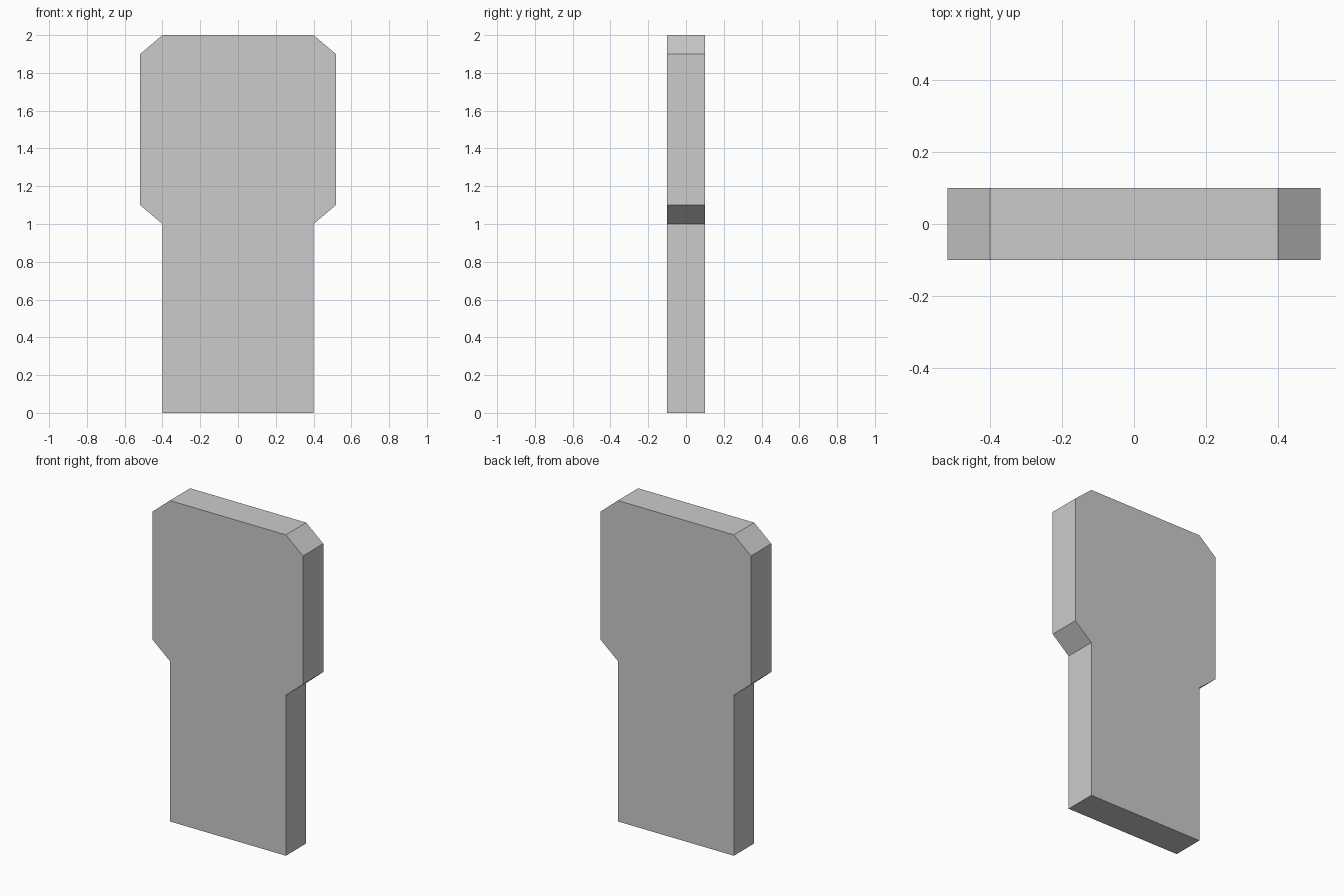
import bpy
import bmesh

if "Cube" in bpy.data.objects:
    bpy.data.objects.remove(bpy.data.objects["Cube"])

THICKNESS = 0.2

# Right half of the front outline, bottom to top (x, z)
half = [(0.4, 0.0), (0.4, 1.0), (0.518, 1.1), (0.518, 1.9), (0.4, 2.0)]
outline = half + [(-x, z) for x, z in reversed(half)]

# Slab: narrow lower body with a wider chamfered upper section
bm = bmesh.new()
front = bm.faces.new([bm.verts.new((x, -THICKNESS / 2, z)) for x, z in outline])
extruded = bmesh.ops.extrude_face_region(bm, geom=[front], use_keep_orig=True)
back_verts = [g for g in extruded["geom"] if isinstance(g, bmesh.types.BMVert)]
bmesh.ops.translate(bm, verts=back_verts, vec=(0, THICKNESS, 0))
bmesh.ops.recalc_face_normals(bm, faces=bm.faces)

mesh = bpy.data.meshes.new("stepped_slab")
bm.to_mesh(mesh)
bm.free()
slab = bpy.data.objects.new("stepped_slab", mesh)
bpy.context.collection.objects.link(slab)
